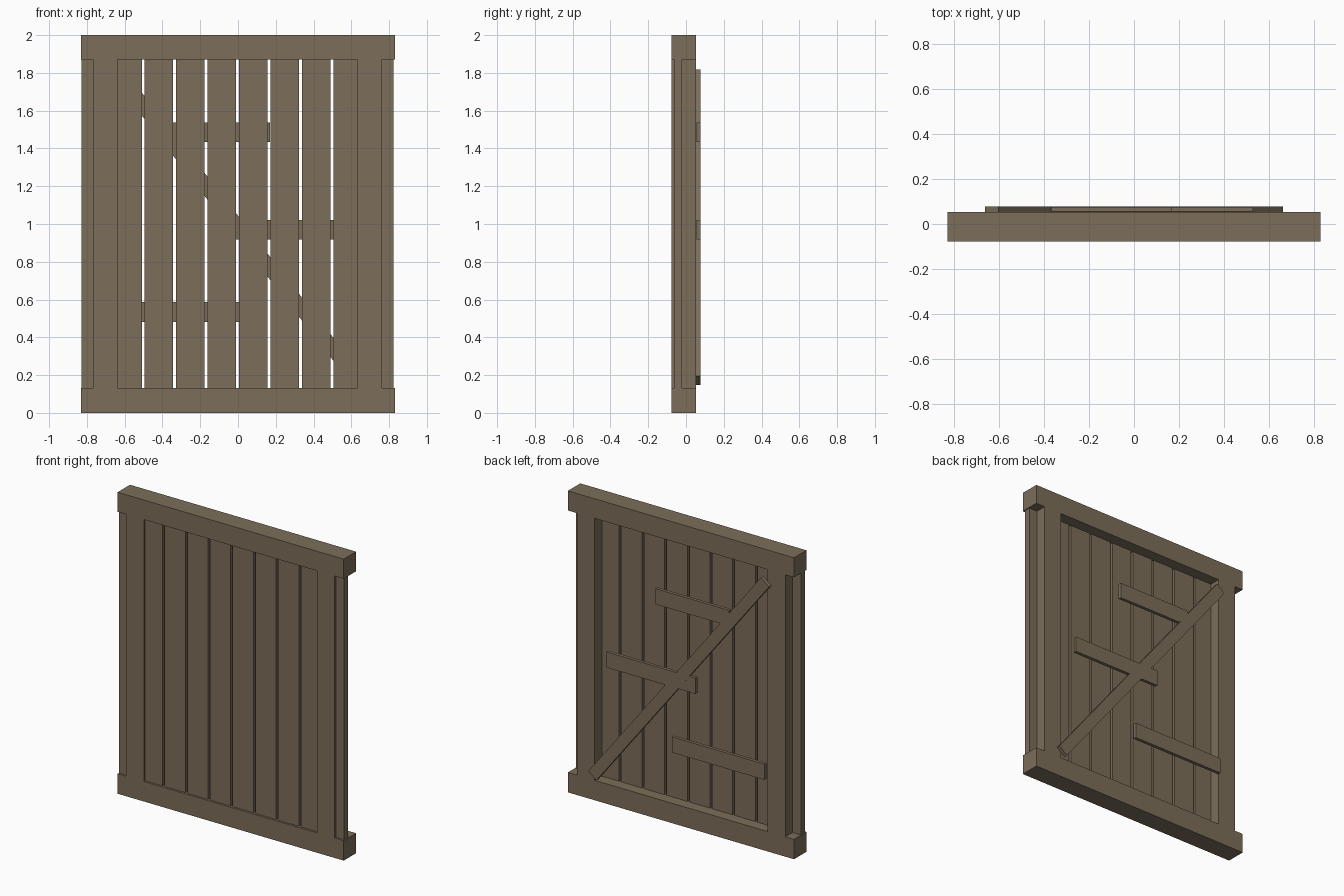
import bpy, math

if "Cube" in bpy.data.objects:
    bpy.data.objects.remove(bpy.data.objects["Cube"])

wood = bpy.data.materials.new("weathered_wood")
wood.diffuse_color = (0.20, 0.157, 0.103, 1)
wood.use_nodes = True
wood.node_tree.nodes["Principled BSDF"].inputs["Base Color"].default_value = wood.diffuse_color


def board(name, x, y, z, tilt=0.0):
    """Box from (min, max) spans on each axis, optionally tilted about y."""
    spans = (x, y, z)
    bpy.ops.mesh.primitive_cube_add(size=1, location=[(a + b) / 2 for a, b in spans])
    ob = bpy.context.object
    ob.name = name
    ob.scale = [b - a for a, b in spans]
    ob.rotation_euler.y = tilt
    bpy.ops.object.transform_apply(location=False, rotation=False, scale=True)
    ob.data.materials.append(wood)
    return ob


FRAME_Y = (-0.077, 0.053)

# outer frame: two rails and two stiles
board("bottom_rail", (-0.83, 0.83), FRAME_Y, (0, 0.132))
board("top_rail", (-0.83, 0.83), FRAME_Y, (1.87, 2.0))
board("left_stile", (-0.767, -0.637), FRAME_Y, (0.132, 1.87))
board("right_stile", (0.633, 0.763), FRAME_Y, (0.132, 1.87))

# ten vertical planks with narrow gaps, running past the stiles
PITCH, WIDTH = 0.1666, 0.152
for i in range(10):
    x0 = -0.828 + i * PITCH
    board(f"plank_{i + 1}", (x0, x0 + WIDTH), (-0.063, -0.021), (0.12, 1.88))

# diagonal brace on the back
L, W = 2.06, 0.075
board("diagonal_brace", (-L / 2, L / 2), (0.052, 0.077),
      (0.983 - W / 2, 0.983 + W / 2), math.radians(52))

# three staggered cross battens on the back
for name, x, z in (("upper_batten", (-0.37, 0.17), (1.433, 1.537)),
                   ("middle_batten", (-0.124, 0.53), (0.917, 1.021)),
                   ("lower_batten", (-0.63, 0.05), (0.482, 0.586))):
    board(name, x, (0.055, 0.0765), z)
